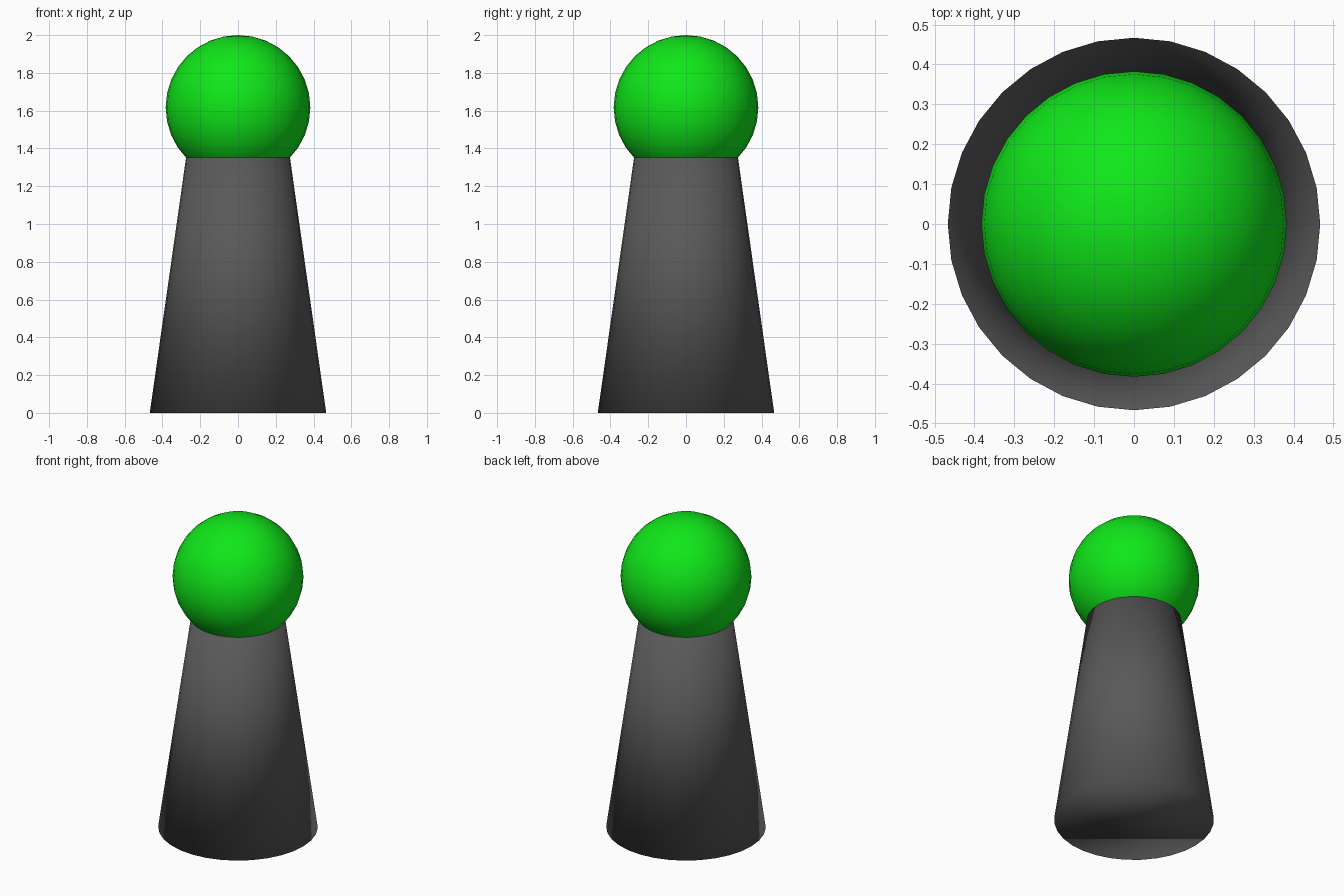
import bpy

if "Cube" in bpy.data.objects:
    bpy.data.objects.remove(bpy.data.objects["Cube"])


def finish(name, color):
    # Name, smooth and colour the newest part
    ob = bpy.context.object
    ob.name = name
    bpy.ops.object.shade_smooth()
    mat = bpy.data.materials.new(name + "_colour")
    mat.diffuse_color = (*color, 1)
    mat.use_nodes = True
    mat.node_tree.nodes["Principled BSDF"].inputs["Base Color"].default_value = mat.diffuse_color
    ob.data.materials.append(mat)
    return ob


# Tapered body, its top end tucked inside the head
BASE_R, SLOPE, HEIGHT = 0.467, 0.142, 1.42
bpy.ops.mesh.primitive_cone_add(vertices=32, radius1=BASE_R,
                                radius2=BASE_R - SLOPE * HEIGHT,
                                depth=HEIGHT, location=(0, 0, HEIGHT / 2))
finish("body", (0.1, 0.1, 0.1))

# Round head
HEAD_R = 0.383
bpy.ops.mesh.primitive_uv_sphere_add(segments=32, ring_count=16, radius=HEAD_R,
                                     location=(0, 0, 2 - HEAD_R))
finish("head", (0.005, 0.8, 0.01))
